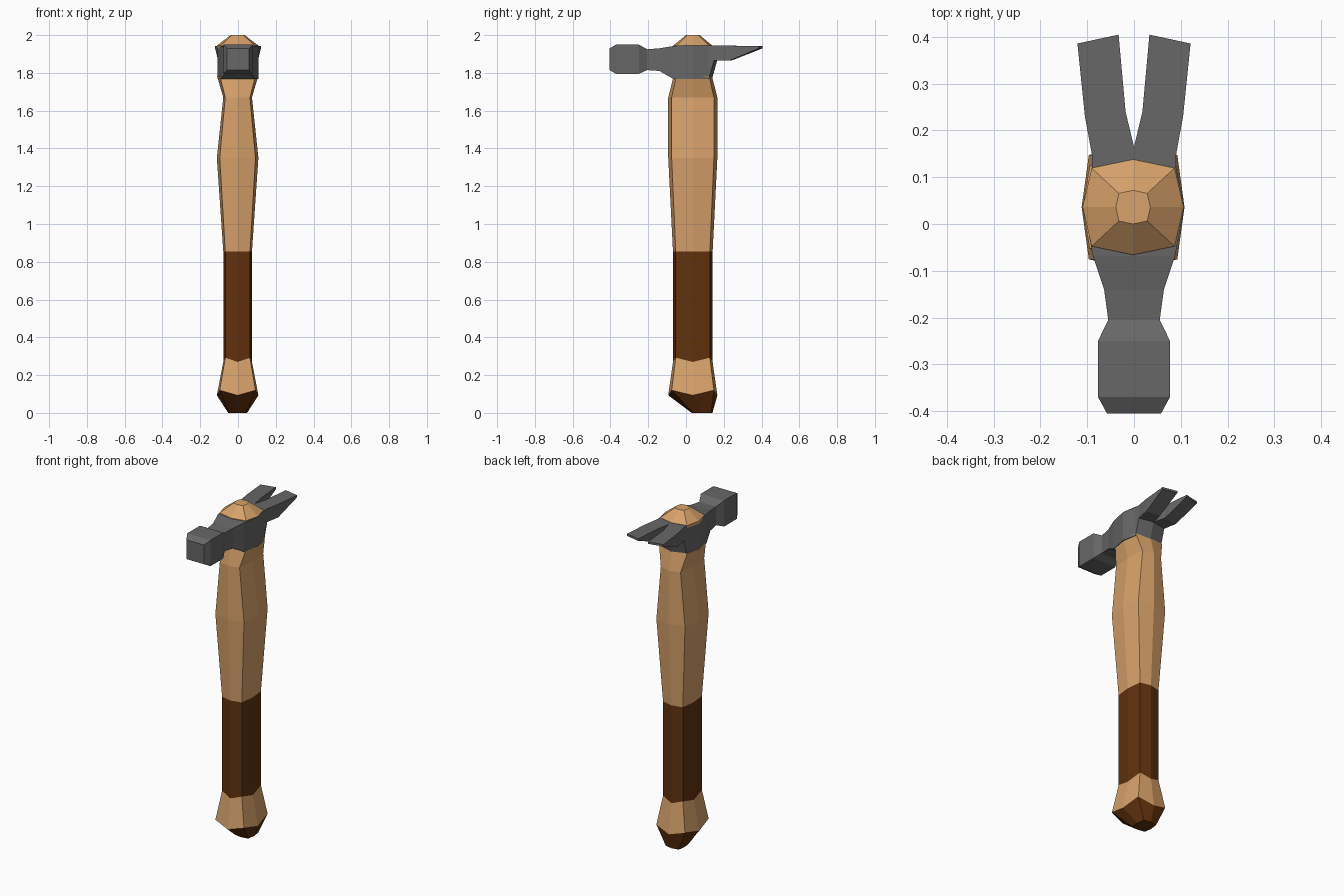
import bpy

cube = bpy.data.objects.get("Cube")
if cube:
    bpy.data.objects.remove(cube, do_unlink=True)


def material(name, rgb):
    m = bpy.data.materials.new(name)
    m.use_nodes = True
    m.diffuse_color = (*rgb, 1)
    bsdf = next(n for n in m.node_tree.nodes if n.type == "BSDF_PRINCIPLED")
    bsdf.inputs["Base Color"].default_value = (*rgb, 1)
    return m


wood = material("light wood", (0.68, 0.36, 0.145))
grip = material("dark brown grip", (0.12, 0.031, 0.004))
steel = material("grey steel", (0.135, 0.135, 0.135))


def loft(name, rings, mats, rule=None):
    """Skin a list of equal-length rings, close both ends, flat shaded."""
    n = len(rings[0])
    verts = [p for ring in rings for p in ring]
    faces = []
    for r in range(len(rings) - 1):
        for i in range(n):
            j = (i + 1) % n
            faces.append((r * n + i, r * n + j, (r + 1) * n + j, (r + 1) * n + i))
    faces.append(tuple(reversed(range(n))))
    faces.append(tuple(range((len(rings) - 1) * n, len(rings) * n)))
    mesh = bpy.data.meshes.new(name)
    mesh.from_pydata(verts, [], faces)
    for m in mats:
        mesh.materials.append(m)
    if rule:
        for f in mesh.polygons:
            f.material_index = rule(f.center.z)
    # make every normal point outwards
    import bmesh
    bm = bmesh.new()
    bm.from_mesh(mesh)
    bmesh.ops.recalc_face_normals(bm, faces=bm.faces)
    bm.to_mesh(mesh)
    bm.free()
    obj = bpy.data.objects.new(name, mesh)
    bpy.context.collection.objects.link(obj)
    return obj


def octagon(z, hx, hy, cy=0.036, lift=0.0, d=0.86):
    """Squarish eight-sided ring; the corner points may sit higher."""
    signs = [(1, 0), (1, 1), (0, 1), (-1, 1), (-1, 0), (-1, -1), (0, -1), (1, -1)]
    ring = []
    for sx, sy in signs:
        corner = sx != 0 and sy != 0
        k = d if corner else 1
        ring.append((-0.002 + sx * hx * k, cy + sy * hy * k, z + (lift if corner else 0)))
    return ring


# Handle with knob, dark grip and swelling upper shaft
loft("handle", [
    octagon(0, 0.05, 0.055, 0.085),
    octagon(0.093, 0.11, 0.13, lift=0.027),
    octagon(0.27, 0.076, 0.105, lift=0.022),
    octagon(0.855, 0.076, 0.105),
    octagon(1.35, 0.11, 0.13),
    octagon(1.67, 0.076, 0.13),
    octagon(1.78, 0.108, 0.102),
], [wood, grip], lambda z: int(z < 0.09 or 0.28 < z < 0.85))

# Handle end poking through the top of the head
loft("handle_top", [
    octagon(1.93, 0.108, 0.102, d=0.82),
    octagon(1.946, 0.108, 0.102, d=0.82),
    octagon(2.0, 0.037, 0.036, d=0.82),
], [wood])


def section(y, hw, low, high, bow=0.0):
    """Rectangular slice across the head, its middle pushed along y."""
    return [(-hw, y, low), (0, y + bow, low), (hw, y, low),
            (hw, y, high), (0, y + bow, high), (-hw, y, high)]


# Head body and neck
loft("head_body", [
    section(-0.206, 0.055, 1.815, 1.925),
    section(-0.14, 0.064, 1.81, 1.93),
    section(-0.068, 0.088, 1.768, 1.942),
    section(0.037, 0.108, 1.768, 1.945),
    section(0.12, 0.09, 1.768, 1.945, 0.018),
    section(0.148, 0.09, 1.865, 1.945, 0.017),
], [steel])

# Striking face
loft("striking_face", [
    section(-0.205, 0.055, 1.815, 1.925),
    section(-0.25, 0.077, 1.795, 1.95),
    section(-0.37, 0.077, 1.795, 1.95),
    section(-0.405, 0.058, 1.815, 1.93),
], [steel])


def claw_section(inner, outer, low, high, side):
    return [(side * inner[0], inner[1], low), (side * outer[0], outer[1], low),
            (side * outer[0], outer[1], high), (side * inner[0], inner[1], high)]


# Split claw, one prong on each side
for side, label in ((1, "left"), (-1, "right")):
    loft(label + "_claw", [
        claw_section((0, 0.165), (0.09, 0.148), 1.865, 1.945, side),
        claw_section((0.018, 0.24), (0.105, 0.23), 1.865, 1.944, side),
        claw_section((0.033, 0.405), (0.121, 0.386), 1.93, 1.942, side),
    ], [steel])
